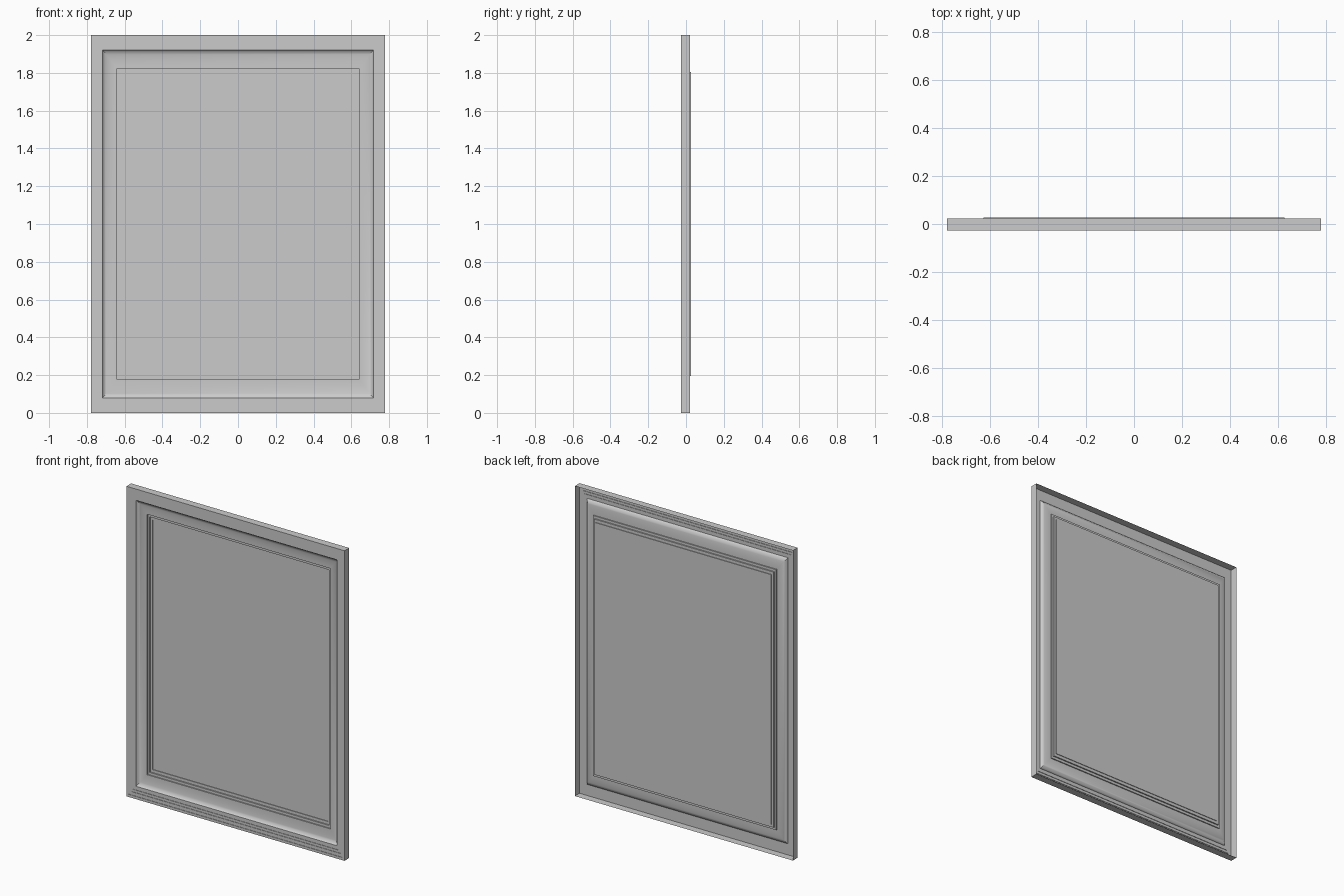
import bpy
import bmesh
from math import cos, sin, pi, radians

default_cube = bpy.data.objects.get("Cube")
if default_cube:
    bpy.data.objects.remove(default_cube, do_unlink=True)

ASPECT = 0.778      # width over height
FRONT, BACK = -0.026, 0.022

grey = bpy.data.materials.new("plain_grey")
grey.use_nodes = True
colour = (0.6, 0.6, 0.6, 1)
grey.diffuse_color = colour
grey.node_tree.nodes["Principled BSDF"].inputs["Base Color"].default_value = colour


def nested_rings(name, profile, fill=False):
    """Sweep (inset, depth) points round a rectangle as one open sheet."""
    bm = bmesh.new()
    rings = []
    for inset, y in profile:
        h = 1 - inset
        corners = [(-1, -1), (1, -1), (1, 1), (-1, 1)]
        rings.append([bm.verts.new((sx * h * ASPECT, y, 1 + sz * h)) for sx, sz in corners])
    for a, b in zip(rings, rings[1:]):
        for i in range(4):
            j = (i + 1) % 4
            bm.faces.new((a[i], a[j], b[j], b[i]))
    if fill:
        bm.faces.new(rings[-1])
    mesh = bpy.data.meshes.new(name)
    bm.to_mesh(mesh)
    bm.free()
    mesh.materials.append(grey)
    obj = bpy.data.objects.new(name, mesh)
    bpy.context.collection.objects.link(obj)
    bpy.ops.object.select_all(action="DESELECT")
    obj.select_set(True)
    bpy.context.view_layer.objects.active = obj
    bpy.ops.object.shade_smooth_by_angle(angle=radians(25))
    return obj


# Outer wall and the stepped ledges, falling inwards
profile = [(0, BACK), (0, FRONT)]
depth = FRONT
for inset in (0.017, 0.038, 0.054):
    profile.append((inset, depth))
    depth += 0.003
    profile.append((inset, depth))
profile.append((0.078, depth))

# Hollow cove, steep at its outer edge and flat at its inner edge
steps = 10
for k in range(1, steps + 1):
    a = k / steps * pi / 2
    profile.append((0.078 + 0.082 * (1 - cos(a)), depth + 0.024 * sin(a)))

# Inner ledges down to the panel
profile += [(0.16, 0.014), (0.176, 0.014), (0.176, BACK), (0.195, BACK)]
nested_rings("frame_moulding", profile)

# Flat centre panel, set slightly behind the frame
nested_rings("centre_panel", [(0.195, BACK), (0.195, 0.026)], fill=True)
